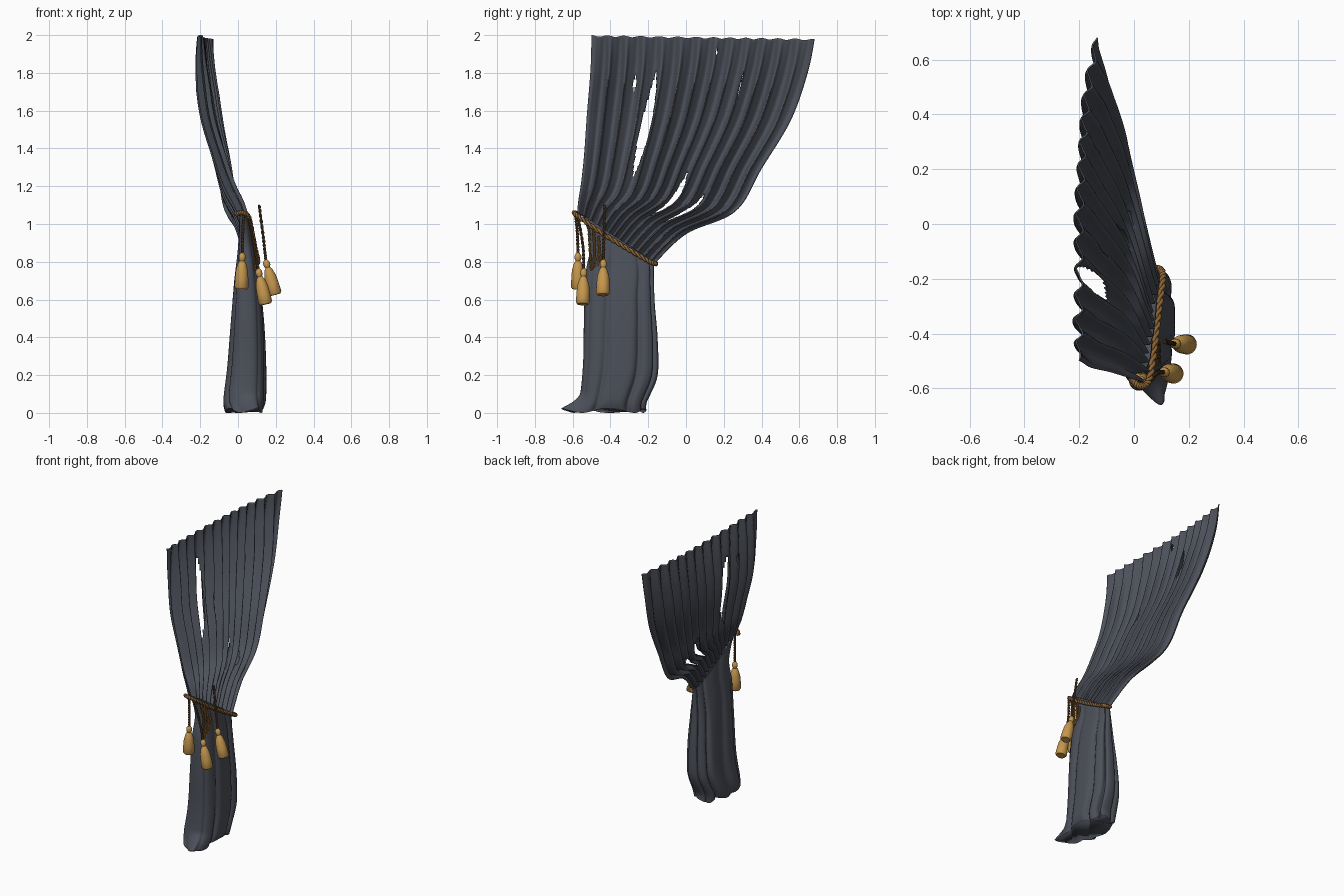
import bpy, bmesh, math
from mathutils import Vector

cube = bpy.data.objects.get("Cube")
if cube:
    bpy.data.objects.remove(cube, do_unlink=True)


def material(name, rgb):
    m = bpy.data.materials.new(name)
    m.use_nodes = True
    m.diffuse_color = (*rgb, 1)
    bsdf = m.node_tree.nodes["Principled BSDF"]
    bsdf.inputs["Base Color"].default_value = (*rgb, 1)
    bsdf.inputs["Roughness"].default_value = 0.8
    return m


SLATE = material("slate cloth", (0.072, 0.08, 0.1))
GOLD = material("gold tassel", (0.56, 0.31, 0.075))
ROPE = material("bronze rope", (0.27, 0.13, 0.035))
CORD = material("dark brown cord", (0.1, 0.055, 0.022))


def spline(points, f):
    """Smooth path through points, f running from 0 to len - 1."""
    n = len(points)
    i = min(int(f), n - 2)
    t = f - i
    p = [Vector(points[max(0, min(n - 1, i + k))]) for k in (-1, 0, 1, 2)]
    return 0.5 * (2 * p[1] + (p[2] - p[0]) * t
                  + (2 * p[0] - 5 * p[1] + 4 * p[2] - p[3]) * t ** 2
                  + (3 * p[1] - p[0] - 3 * p[2] + p[3]) * t ** 3)


def finish(bm, name, mat):
    mesh = bpy.data.meshes.new(name)
    bm.to_mesh(mesh)
    bm.free()
    mesh.materials.append(mat)
    mesh.shade_smooth()
    ob = bpy.data.objects.new(name, mesh)
    bpy.context.collection.objects.link(ob)
    return ob


def grid(bm, rows, closed=False, skip=lambda r, c: False):
    verts = [[bm.verts.new(p) for p in row] for row in rows]
    n = len(rows[0])
    for r in range(len(rows) - 1):
        for c in range(n if closed else n - 1):
            if not skip(r, c):
                d = (c + 1) % n
                bm.faces.new((verts[r][c], verts[r][d], verts[r + 1][d], verts[r + 1][c]))
    return verts


def thicken(ob, amount):
    mod = ob.modifiers.new("thickness", "SOLIDIFY")
    mod.thickness = amount
    mod.offset = 0


# Upper drape: pleated sheet swept between its front and back edges
front_edge = [(-.20, -.50, 2.0), (-.195, -.505, 1.83), (-.165, -.525, 1.58), (-.10, -.54, 1.36),
              (-.05, -.555, 1.22), (0, -.57, 1.12), (.025, -.575, 1.06)]
back_edge = [(-.135, .68, 1.98), (-.13, .64, 1.8), (-.10, .55, 1.55), (-.06, .40, 1.3),
             (-.035, .26, 1.07), (.025, 0, .95), (.07, -.17, .79)]
# Worn slits: position across, start and end down the cloth, half width
slits = [(.30, 1.0, 3.6, .019), (.41, 2.0, 2.7, .008), (.71, 1.0, 1.75, .009), (.60, 3.2, 4.8, .016),
         (.75, 3.7, 4.9, .014), (.57, .4, .65, .006), (.21, 1.2, 1.5, .007)]
COLS, ROWS, LAST = 260, 72, len(front_edge) - 1


def drape_point(u, f):
    a, b = spline(front_edge, f), spline(back_edge, f)
    p = a.lerp(b, u)
    p.x = a.x + (b.x - a.x) * u ** (1 + 3 * (1 - f / LAST))
    phase = 2 * math.pi * 13 * u + .8 * math.sin(9 * u + .35 * f)
    deep = min(1, f / 1.5)
    amp = .011 + .017 * deep * (1 + .3 * math.sin(17 * u)) - .008 * max(0, f - 4.5) / 1.5
    edge = min(1, u / .1 + .25, (1 - u) / .04 + .3)
    p.x += amp * edge * (math.sin(phase) + .25 * math.sin(2 * phase))
    p.y += .012 * deep * edge * math.cos(phase) * (1 - .5 * f / LAST)
    p.z -= .004 * (1 - math.cos(phase)) * (1 - deep)
    return p


def in_slit(r, c):
    u, f = (c + .5) / COLS, (r + .5) / ROWS * LAST
    return any(s < f < e and abs(u - m) < w * math.sin(math.pi * (f - s) / (e - s))
               for m, s, e, w in slits)


bm = bmesh.new()
grid(bm, [[drape_point(c / COLS, r / ROWS * LAST) for c in range(COLS + 1)]
          for r in range(ROWS + 1)], skip=in_slit)
bmesh.ops.delete(bm, geom=[v for v in bm.verts if not v.link_faces], context="VERTS")
thicken(finish(bm, "upper_drape", SLATE), .006)

# Lower drape: fluted closed bundle; each row is height, front y, back y, min x, max x
sections = [(0, -.60, -.21, -.07, .135), (.07, -.565, -.205, -.08, .148), (.25, -.545, -.15, -.06, .15),
            (.5, -.54, -.15, -.04, .14), (.72, -.53, -.165, -.02, .12), (.88, -.505, -.17, 0, .095),
            (1, -.55, -.17, .015, .075)]
heights = [s[0] for s in sections]


def bundle_row(f, count=144):
    s, y0, y1, x0, x1 = spline(sections, f)
    row = []
    for k in range(count):
        a = 2 * math.pi * k / count
        ca, sa = math.cos(a), math.sin(a)
        box = lambda v: math.copysign(abs(v) ** .72, v)
        away = (.5 - .5 * ca) ** .6
        crease = (1 - abs(math.sin(4.5 * a + .5 + .25 * math.sin(f)))) ** 2
        r = 1 - .38 * away * crease
        y = (y0 + y1) / 2 - (y1 - y0) / 2 * box(ca) * (1 - .1 * away * crease)
        x = (x0 + x1) / 2 + (x1 - x0) / 2 * box(sa) * r
        x += .02 * s ** 3 * (y + .35) / .2
        z = s * (1.07 - .66 * (y + .58))
        # hem ripples and the corner trailing forward on the floor
        hem = max(0, 1 - s / .1)
        trail = hem ** 1.5 * max(0, ca) ** 3
        y -= .09 * trail * max(0, 1 - abs(x - .09) / .1)
        x += .03 * trail
        z += hem * (.012 + .012 * math.sin(5 * a))
        row.append((x, y, z))
    return row


bm = bmesh.new()
steps = 60
top = len(sections) - 1
rings = grid(bm, [bundle_row(top * (i / steps)) for i in range(steps + 1)], closed=True)
bmesh.ops.recalc_face_normals(bm, faces=bm.faces)
bm.faces.new(list(reversed(rings[0])))
finish(bm, "lower_drape", SLATE)


# Rope, cords and tassels
def tube(name, points, radius, mat):
    cu = bpy.data.curves.new(name, "CURVE")
    cu.dimensions = "3D"
    cu.bevel_depth = radius
    cu.bevel_resolution = 2
    sp = cu.splines.new("POLY")
    sp.points.add(len(points) - 1)
    for q, p in zip(sp.points, points):
        q.co = (*p, 1)
    cu.use_fill_caps = True
    cu.materials.append(mat)
    ob = bpy.data.objects.new(name, cu)
    bpy.context.collection.objects.link(ob)


def twisted(name, path, radius, turns, mat, n=110):
    """Two strands wound round each other along a path."""
    last = len(path) - 1
    for strand in range(2):
        pts = []
        for i in range(n + 1):
            f = i / n * last
            p = spline(path, f)
            d = spline(path, min(last, f + .05)) - spline(path, max(0, f - .05))
            side = d.cross(Vector((.9, .3, .2))).normalized()
            up = d.cross(side).normalized()
            a = 2 * math.pi * turns * i / n + math.pi * strand
            pts.append(p + radius * .6 * (side * math.cos(a) + up * math.sin(a)))
        tube(f"{name}_strand_{strand + 1}", pts, radius * .65, mat)


tie = [(-.01, -.565, 1.05), (.02, -.592, 1.06), (.055, -.57, 1.04), (.075, -.45, .955),
       (.09, -.32, .875), (.105, -.2, .805), (.095, -.165, .79), (.06, -.16, .79)]
twisted("tie_rope", tie, .011, 16, ROPE)

profile = [(0, 0), (.029, 0), (.037, .012), (.035, .06), (.032, .1), (.022, .135), (.013, .15),
           (.018, .162), (.018, .178), (.009, .192), (0, .196)]


def tassel(name, foot, head, cord_path):
    foot, head = Vector(foot), Vector(head)
    turn = (head - foot).to_track_quat("Z", "Y")
    bm = bmesh.new()
    count = 20
    grid(bm, [[foot + turn @ Vector((r * math.cos(2 * math.pi * k / count),
                                     r * math.sin(2 * math.pi * k / count), h))
               for k in range(count)] for r, h in profile], closed=True)
    bmesh.ops.remove_doubles(bm, verts=bm.verts, dist=.0001)
    bmesh.ops.recalc_face_normals(bm, faces=bm.faces)
    ob = finish(bm, name, GOLD)
    ob.data.set_sharp_from_angle(angle=math.radians(50))
    neck = foot + turn @ Vector((0, 0, .185))
    twisted(name + "_cord", [neck] + cord_path, .007, 7, CORD, 60)


tassel("front_tassel", (.018, -.572, .655), (.024, -.572, .9),
       [(.025, -.575, .95), (.03, -.585, 1.05)])
tassel("middle_tassel", (.147, -.547, .575), (.098, -.54, .8),
       [(.085, -.545, .88), (.06, -.57, 1.03)])
tassel("rear_tassel", (.197, -.44, .625), (.143, -.437, .82),
       [(.135, -.435, .92), (.112, -.43, 1.1)])

# Knot and hanging loops beside the tassels
for i, (y, low) in enumerate([(-.5, .76), (-.475, .72), (-.45, .8)]):
    loop = [(.075, y - .015, .985 - .03 * i), (.09, y - .01, .88), (.09, y, low),
            (.09, y + .015, .86), (.08, y + .012, .965 - .03 * i)]
    twisted(f"hanging_loop_{i + 1}", loop, .006, 9, ROPE, 70)
